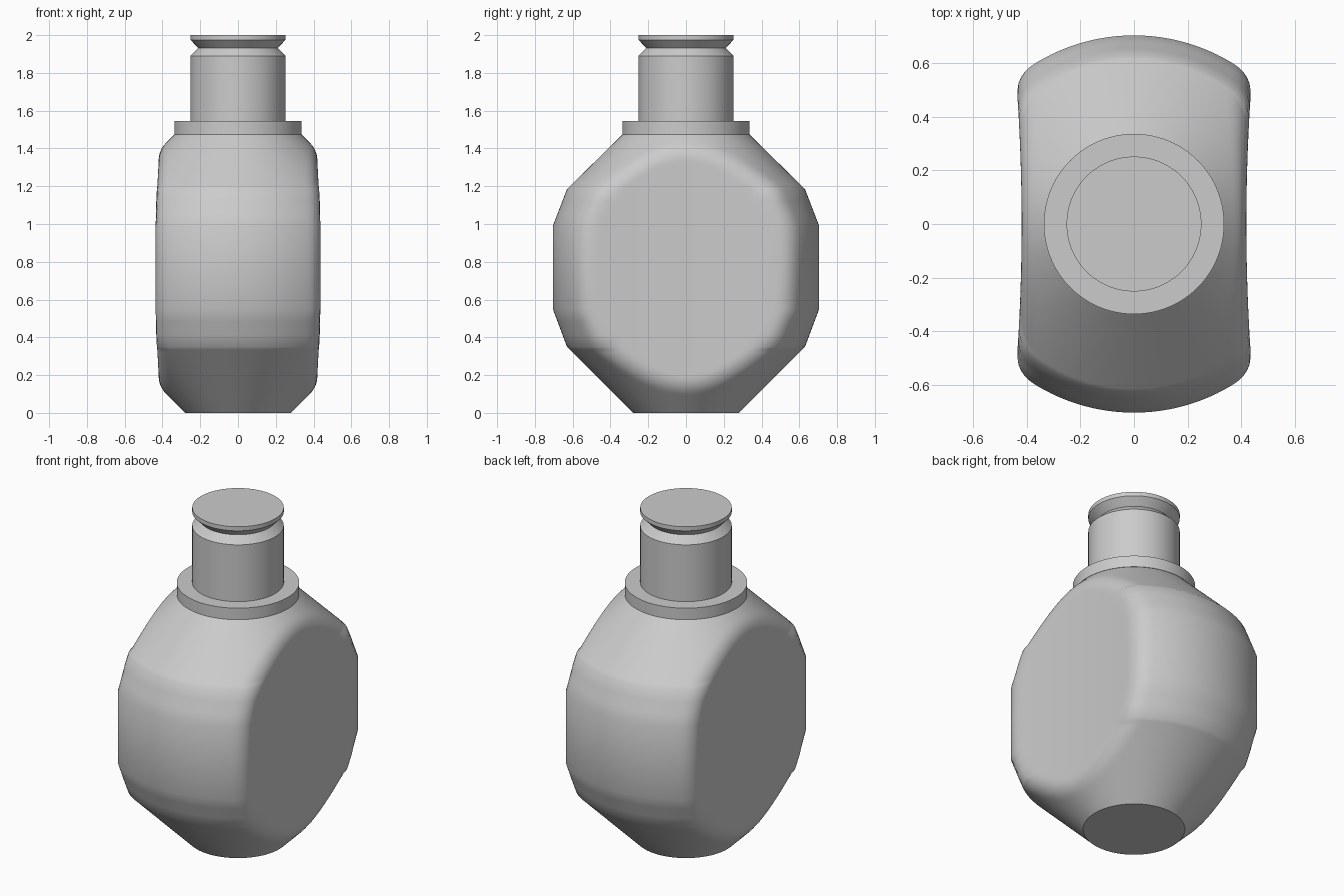
import bpy, bmesh, math

cube = bpy.data.objects.get("Cube")
if cube:
    bpy.data.objects.remove(cube, do_unlink=True)

grey = bpy.data.materials.new("plain grey")
grey.use_nodes = True
grey.diffuse_color = (0.6, 0.6, 0.6, 1)
grey.node_tree.nodes["Principled BSDF"].inputs["Base Color"].default_value = (0.6, 0.6, 0.6, 1)

FILLET = 0.13
SIDES = 192


def make_object(name, rings):
    """Skin a stack of rings, cap both ends and shade it smooth."""
    bm = bmesh.new()
    loops = [[bm.verts.new(p) for p in ring] for ring in rings]
    for low, high in zip(loops, loops[1:]):
        n = len(low)
        for i in range(n):
            j = (i + 1) % n
            bm.faces.new((low[i], low[j], high[j], high[i]))
    bm.faces.new(loops[0][::-1])
    bm.faces.new(loops[-1])
    mesh = bpy.data.meshes.new(name)
    bm.to_mesh(mesh)
    bm.free()
    mesh.materials.append(grey)
    obj = bpy.data.objects.new(name, mesh)
    bpy.context.collection.objects.link(obj)
    bpy.ops.object.select_all(action="DESELECT")
    obj.select_set(True)
    bpy.context.view_layer.objects.active = obj
    bpy.ops.object.shade_smooth_by_angle(angle=math.radians(35))
    return obj


def lathe(name, profile, sides=96):
    turn = [2 * math.pi * i / sides for i in range(sides)]
    return make_object(name, [[(r * math.cos(a), r * math.sin(a), z) for a in turn]
                              for r, z in profile])


def inside(rho, angle, radius, tilt):
    """Test a point against the turned body, the side panel and the fillet between."""
    x, y = abs(rho * math.cos(angle)), abs(rho * math.sin(angle))
    panel = 0.42 + 0.016 * min(1, y / 0.48) ** 2
    a = FILLET - (panel - x)
    b = FILLET - (radius - rho) * math.cos(tilt)
    if max(a, b) > FILLET:
        return False
    c = abs(math.cos(angle)) * math.cos(tilt)
    if a > b * c and b > a * c:
        return a * a + b * b - 2 * a * b * c <= FILLET ** 2 * (1 - c * c)
    return True


def body_ring(z, radius, tilt):
    ring = []
    for i in range(SIDES):
        angle = 2 * math.pi * i / SIDES
        low, high = 0, radius
        if inside(radius - 1e-6, angle, radius, tilt):
            low = radius
        else:
            for _ in range(30):
                mid = (low + high) / 2
                if inside(mid, angle, radius, tilt):
                    low = mid
                else:
                    high = mid
        ring.append((low * math.cos(angle), low * math.sin(angle), z))
    return ring


# Bottle body: faceted round profile with two flattened, rounded side panels
profile = [(0.28, 0), (0.63, 0.35), (0.705, 0.55), (0.705, 0.99), (0.63, 1.185), (0.335, 1.475)]
steps = [24, 3, 2, 3, 20]
slopes = [math.atan2(r1 - r0, z1 - z0) for (r0, z0), (r1, z1) in zip(profile, profile[1:])]
rings = []
for k, ((r0, z0), (r1, z1)) in enumerate(zip(profile, profile[1:])):
    for s in range(steps[k]):
        t = s / steps[k]
        tilt = slopes[k] if s or not k else (slopes[k] + slopes[k - 1]) / 2
        rings.append(body_ring(z0 + (z1 - z0) * t, r0 + (r1 - r0) * t, tilt))
rings.append(body_ring(profile[-1][1], profile[-1][0], slopes[-1]))
make_object("bottle_body", rings)

# Shoulder collar and grooved stopper
lathe("collar", [(0.337, 1.475), (0.337, 1.545)])
lathe("neck", [(0.252, 1.54), (0.252, 1.89), (0.21, 1.932), (0.252, 1.975), (0.252, 2.0)])
